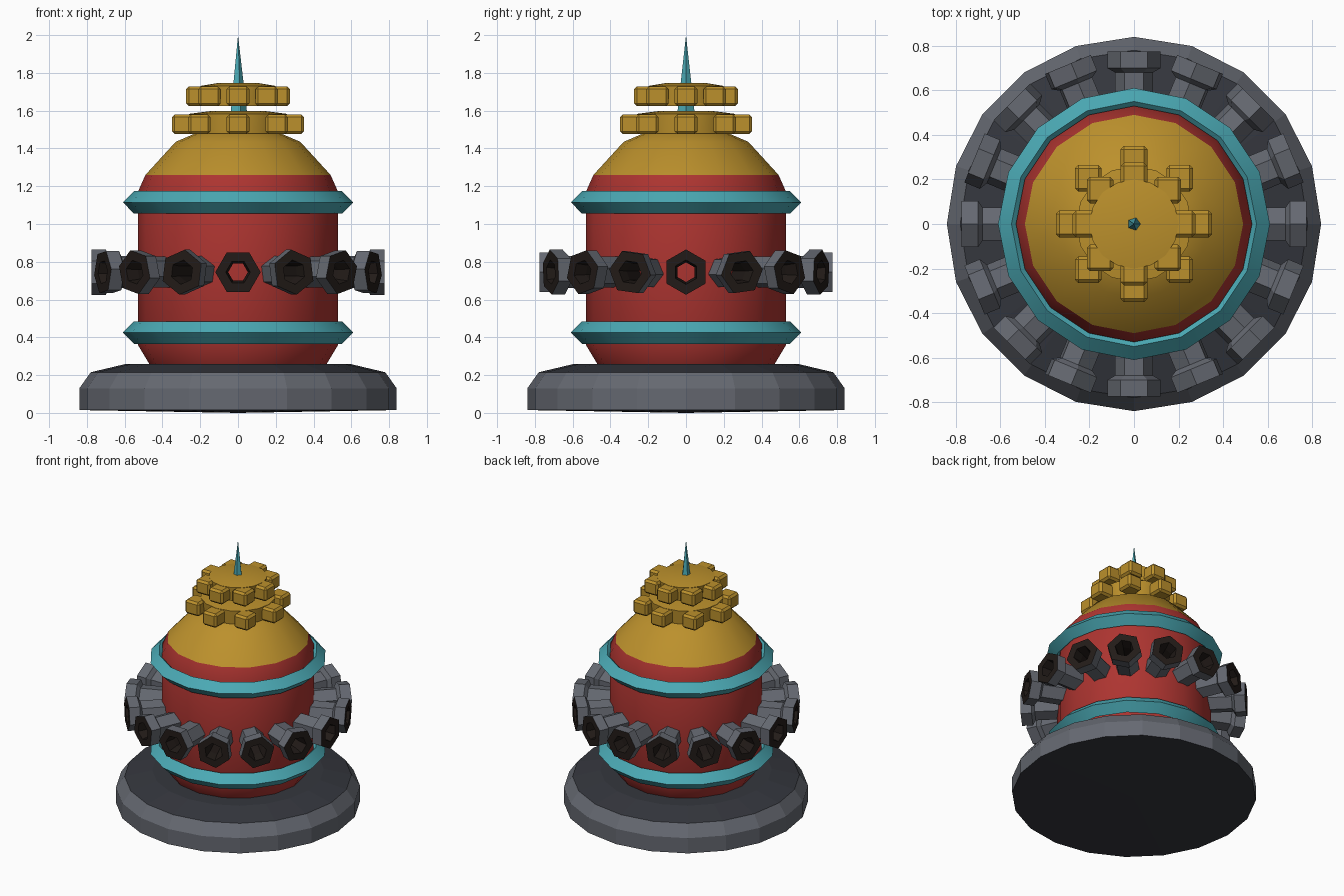
import bpy, bmesh, math
from mathutils import Vector, Matrix

if "Cube" in bpy.data.objects:
    bpy.data.objects.remove(bpy.data.objects["Cube"])


def mat(name, r, g, b):
    m = bpy.data.materials.new(name)
    m.diffuse_color = (r, g, b, 1)
    m.use_nodes = True
    m.node_tree.nodes["Principled BSDF"].inputs["Base Color"].default_value = m.diffuse_color
    return m


RED = mat("red", 0.42, 0.035, 0.03)
GOLD = mat("gold", 0.50, 0.28, 0.025)
TEAL = mat("teal", 0.07, 0.40, 0.46)
GREY = mat("grey", 0.13, 0.14, 0.165)
DARK = mat("dark_grey", 0.035, 0.038, 0.048)
SOOT = mat("soot", 0.016, 0.011, 0.009)


def lathe(bm, profile, n, slots=None, matrix=Matrix(), closed=False):
    """Revolve (radius, height) points around z; radius 0 makes a pole."""
    rings = []
    for r, z in profile:
        k = 1 if r == 0 else n
        rings.append([bm.verts.new(matrix @ Vector((r * math.cos(math.tau * i / n),
                      r * math.sin(math.tau * i / n), z))) for i in range(k)])
    pairs = list(zip(rings, rings[1:]))
    if closed:
        pairs.append((rings[-1], rings[0]))
    for s, (a, b) in enumerate(pairs):
        for i in range(n):
            j = (i + 1) % n
            vs = [a[i % len(a)], a[j % len(a)], b[j % len(b)], b[i % len(b)]]
            f = bm.faces.new(list(dict.fromkeys(vs)))
            f.material_index = slots[s] if slots else 0


def finish(bm, name, mats, smooth=None):
    bmesh.ops.recalc_face_normals(bm, faces=bm.faces)
    me = bpy.data.meshes.new(name)
    bm.to_mesh(me)
    bm.free()
    for m in mats:
        me.materials.append(m)
    ob = bpy.data.objects.new(name, me)
    bpy.context.collection.objects.link(ob)
    if smooth:
        bpy.ops.object.select_all(action='DESELECT')
        ob.select_set(True)
        bpy.context.view_layer.objects.active = ob
        bpy.ops.object.shade_smooth_by_angle(angle=math.radians(smooth))
    return ob


def turned(name, profile, n, mats, slots=None, smooth=None, closed=False):
    bm = bmesh.new()
    lathe(bm, profile, n, slots, closed=closed)
    return finish(bm, name, mats, smooth)


# Base plate: grey rim, dark top and underside
turned("base", [(0, 0), (0.84, 0.015), (0.84, 0.13), (0.78, 0.215), (0.59, 0.26), (0, 0.26)],
       20, [GREY, DARK], [1, 0, 0, 1, 1])

# Barrel body and domed cap
turned("body", [(0, 0.24), (0.47, 0.26), (0.53, 0.36), (0.53, 1.17), (0.49, 1.26), (0, 1.26)],
       16, [RED], smooth=40)
turned("dome", [(0, 1.25), (0.49, 1.26), (0.33, 1.435), (0.19, 1.495), (0, 1.52)],
       16, [GOLD], smooth=40)

# Diamond-section hoops
for name, z in (("lower_hoop", 0.425), ("upper_hoop", 1.115)):
    turned(name, [(0.61, z), (0.55, z + 0.06), (0.49, z), (0.55, z - 0.06)],
           16, [TEAL], smooth=40, closed=True)

# Ring of flanged hexagonal nozzles
bm = bmesh.new()
nozzle = [(0.085, 0.50), (0.085, 0.68), (0.12, 0.70), (0.12, 0.775),
          (0.065, 0.775), (0.052, 0.70), (0.052, 0.50)]
for k in range(16):
    a = math.tau * k / 16
    d = Vector((math.cos(a), math.sin(a), 0))
    turn = Vector((0, 0, 1)).rotation_difference(d).to_matrix().to_4x4()
    lathe(bm, nozzle, 6, [0, 0, 0, 1, 1, 1], Matrix.Translation((0, 0, 0.745)) @ turn)
finish(bm, "nozzles", [GREY, SOOT])


# Stacked gear wheels with bevelled block teeth
def gear(name, z, reach, disc):
    turned(name + "_disc", [(0, z - 0.05), (disc - 0.01, z - 0.05), (disc, z + 0.055),
                            (disc * 0.55, z + 0.07), (0, z + 0.07)], 16, [GOLD], smooth=30)
    bm = bmesh.new()
    for k in range(8):
        a = math.tau * k / 8
        m = Matrix.Translation((reach * math.cos(a), reach * math.sin(a), z))
        bmesh.ops.create_cube(bm, size=1, matrix=m @ Matrix.Diagonal((0.12, 0.12, 0.105, 1)))
    bmesh.ops.bevel(bm, geom=bm.edges[:], offset=0.015, segments=1, affect='EDGES')
    finish(bm, name + "_teeth", [GOLD])


gear("lower_gear", 1.528, 0.29, 0.26)
gear("upper_gear", 1.676, 0.215, 0.20)

# Spike on top
turned("spike", [(0, 1.52), (0.056, 1.52), (0, 2.0)], 5, [TEAL])
